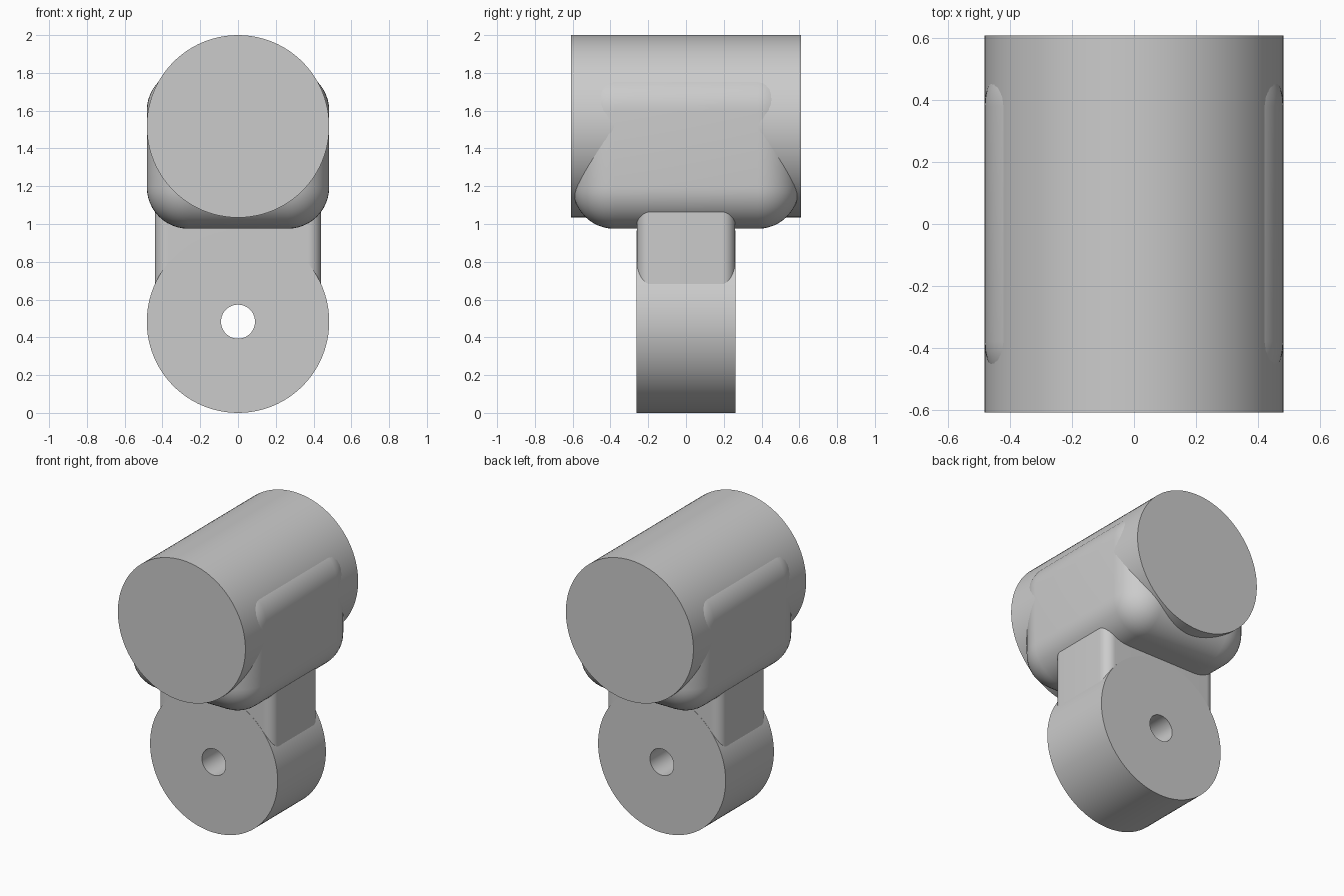
import bpy
import bmesh
from math import radians
from mathutils import Matrix, Vector

if "Cube" in bpy.data.objects:
    bpy.data.objects.remove(bpy.data.objects["Cube"], do_unlink=True)

RADIUS = 0.483

grey = bpy.data.materials.new("plain_grey")
grey.use_nodes = True
colour = (0.6, 0.6, 0.6, 1)
grey.diffuse_color = colour
grey.node_tree.nodes["Principled BSDF"].inputs["Base Color"].default_value = colour


def finish(name, bm):
    """Turn a bmesh into a smooth-shaded object with crisp edges."""
    bmesh.ops.recalc_face_normals(bm, faces=bm.faces)
    mesh = bpy.data.meshes.new(name)
    bm.to_mesh(mesh)
    bm.free()
    mesh.materials.append(grey)
    obj = bpy.data.objects.new(name, mesh)
    bpy.context.collection.objects.link(obj)
    bpy.ops.object.select_all(action="DESELECT")
    obj.select_set(True)
    bpy.context.view_layer.objects.active = obj
    bpy.ops.object.shade_smooth_by_angle(angle=radians(30))
    return obj


def lying_cylinder(name, radius, half_length, z, hole=0):
    """Cylinder along y, optionally bored through its axis."""
    bm = bmesh.new()
    profile = [(hole, -half_length), (radius, -half_length),
               (radius, half_length), (hole, half_length)]
    verts = [bm.verts.new((r, y, 0)) for r, y in profile]
    pairs = list(zip(verts, verts[1:]))
    if hole:
        pairs.append((verts[-1], verts[0]))
    edges = [bm.edges.new(pair) for pair in pairs]
    bmesh.ops.spin(bm, geom=verts + edges, cent=(0, 0, 0), axis=(0, 1, 0),
                   angle=radians(360), steps=96, use_duplicate=False)
    bmesh.ops.remove_doubles(bm, verts=bm.verts, dist=0.0001)
    bmesh.ops.translate(bm, verts=bm.verts, vec=(0, 0, z))
    return finish(name, bm)


def rounded_box(name, half_x, half_y, bottom, top, radius, upright_only=False):
    """Box with rounded edges, or with only its upright edges rounded."""
    bm = bmesh.new()
    size = Vector((2 * half_x, 2 * half_y, top - bottom))
    place = Matrix.Translation((0, 0, (top + bottom) / 2))
    bmesh.ops.create_cube(bm, size=1, matrix=place @ Matrix.Diagonal(size).to_4x4())
    edges = [e for e in bm.edges if not upright_only
             or abs(e.verts[0].co.z - e.verts[1].co.z) > 0.01]
    bmesh.ops.bevel(bm, geom=edges, offset=radius, segments=12,
                    profile=0.5, affect="EDGES")
    return finish(name, bm)


# Upper barrel and the rounded housing that wraps its underside
lying_cylinder("upper_barrel", RADIUS, 0.61, 2 - RADIUS)
rounded_box("barrel_housing", RADIUS, 0.6, 0.975, 1.82, 0.22)

# Neck running down into the bored lower ring
rounded_box("neck", 0.44, 0.26, 0.64, 1.3, 0.07, upright_only=True)
lying_cylinder("pivot_ring", RADIUS, 0.261, RADIUS, hole=0.09)
